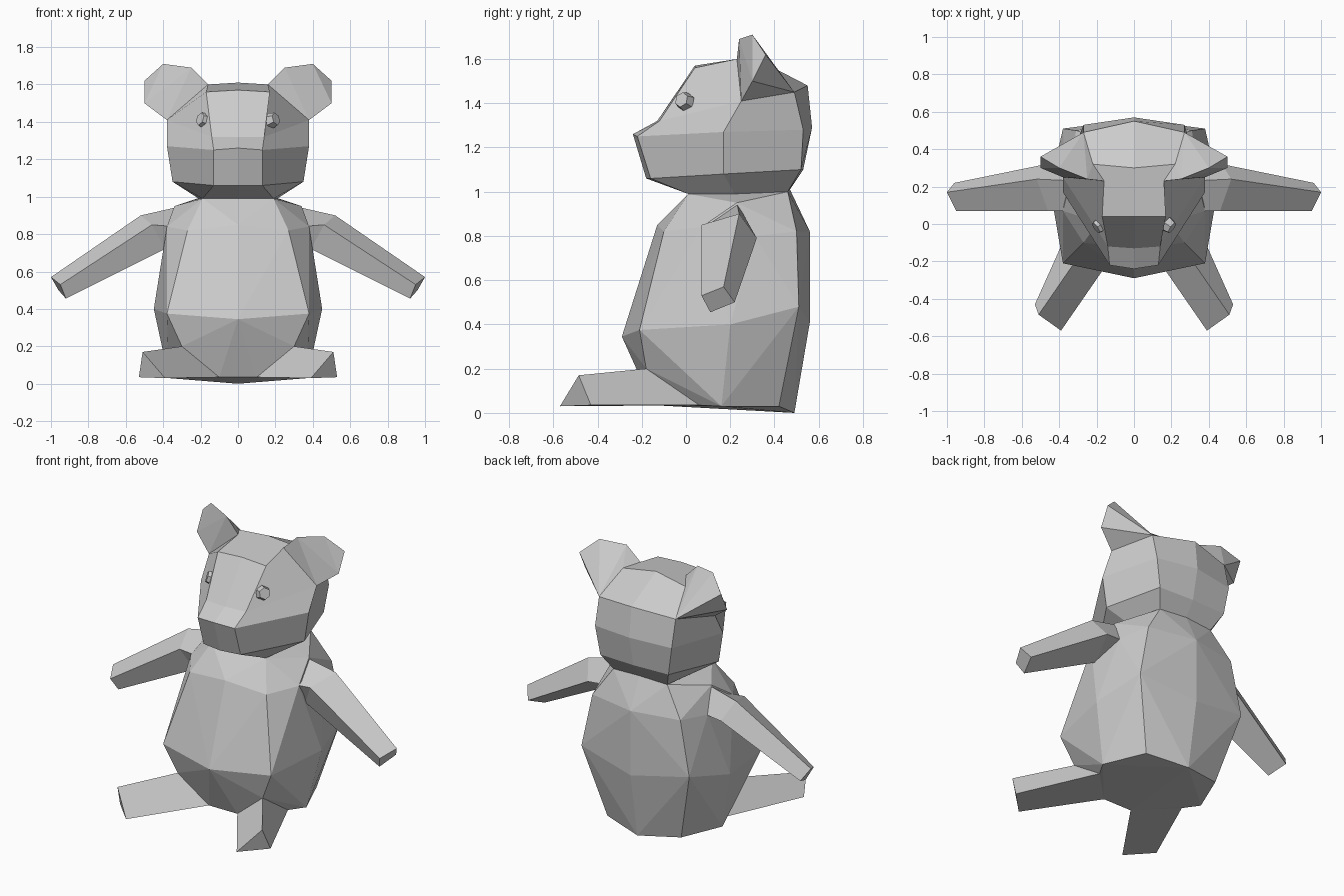
import bpy
import bmesh
from mathutils import Matrix, Vector

default_cube = bpy.data.objects.get("Cube")
if default_cube:
    bpy.data.objects.remove(default_cube, do_unlink=True)

# One plain colour for the whole toy
grey = bpy.data.materials.new("light_grey")
colour = (0.6, 0.6, 0.6, 1.0)
grey.diffuse_color = colour
grey.use_nodes = True
grey.node_tree.nodes["Principled BSDF"].inputs["Base Color"].default_value = colour


def finish(name, bm, mirrored=False):
    """Turn a bmesh into a flat shaded object, optionally mirrored across x."""
    bmesh.ops.recalc_face_normals(bm, faces=bm.faces)
    mesh = bpy.data.meshes.new(name)
    bm.to_mesh(mesh)
    bm.free()
    mesh.materials.append(grey)
    obj = bpy.data.objects.new(name, mesh)
    bpy.context.collection.objects.link(obj)
    if mirrored:
        obj.modifiers.new("mirror", 'MIRROR').use_mirror_merge = False
    return obj


def both_sides(half):
    """Complete front-to-back points on the left with their mirror image."""
    return half + [(-x, y, z) for x, y, z in reversed(half) if x > 0]


def loft(name, rings, mirrored=False):
    """Bridge equal rings with quads and cap both ends."""
    bm = bmesh.new()
    loops = [[bm.verts.new(point) for point in ring] for ring in rings]
    count = len(loops[0])
    for low, high in zip(loops, loops[1:]):
        for i in range(count):
            j = (i + 1) % count
            bm.faces.new((low[i], low[j], high[j], high[i]))
    bm.faces.new(loops[0])
    bm.faces.new(loops[-1])
    return finish(name, bm, mirrored)


def hull(name, points, mirrored=False):
    """Wrap corner points in a faceted convex solid."""
    bm = bmesh.new()
    bmesh.ops.convex_hull(bm, input=[bm.verts.new(point) for point in points])
    loose = [vert for vert in bm.verts if not vert.link_faces]
    bmesh.ops.delete(bm, geom=loose, context='VERTS')
    return finish(name, bm, mirrored)


# Leg root and shoulder corners are shared by the body and the limbs
leg_root = [(.3, -.18, .2), (.31, .06, .035), (.1, -.15, .035)]
shoulder = [(.38, .07, .84), (.34, .23, .95), (.37, .31, .8), (.38, .13, .73)]

# Body: base, belly, chest and neck corners
base = [(0, -.14, .035), (.37, .16, .03), (.26, .42, .03), (0, .49, 0)]
belly = [(0, -.29, .345), (.38, -.21, .375), (.45, .2, .4), (.38, .51, .48), (0, .56, .41)]
chest = [(0, -.13, .85), (.27, -.1, .82), (.31, .5, .82), (0, .56, .82)]
neck = [(0, .01, .99), (.19, .01, .99), (.21, .22, .99), (.19, .46, 1), (0, .47, 1.01)]
hull("body", both_sides(base + belly + chest + neck + leg_root + shoulder))

# Head: neck, jaw, muzzle, brow and crown rings
head_rings = [
    neck,
    [(0, -.18, 1.06), (.13, -.16, 1.06), (.35, .17, 1.08), (.24, .52, 1.1), (0, .53, 1.1)],
    [(0, -.24, 1.26), (.13, -.22, 1.25), (.38, .17, 1.27), (.27, .53, 1.28), (0, .57, 1.29)],
    [(0, -.13, 1.32), (.14, -.12, 1.32), (.38, .25, 1.41), (.27, .49, 1.45), (0, .55, 1.48)],
    [(0, .04, 1.57), (.17, .04, 1.56), (.16, .23, 1.6), (.22, .32, 1.58), (0, .3, 1.61)],
]
loft("head", [both_sides(ring) for ring in head_rings])

# Arms: four-sided, from the shoulder over the elbow to the paw
loft("arms", [
    [(x - .04, y, z) for x, y, z in shoulder],
    [(.46, .07, .85), (.52, .24, .9), (.47, .32, .79), (.39, .12, .72)],
    [(.95, .07, .53), (1, .17, .57), (.96, .22, .5), (.92, .11, .455)],
], mirrored=True)

# Legs: three-sided, ridge on top, flat underneath
foot = [(.51, -.485, .17), (.53, -.43, .035), (.39, -.57, .03)]
loft("legs", [leg_root, foot], mirrored=True)

# Ears: flat front, wedge running back into the corner of the head
hull("ears", [
    (.16, .23, 1.6), (.38, .25, 1.41), (.5, .3, 1.5),
    (.5, .36, 1.62), (.4, .3, 1.71), (.25, .24, 1.69),
    (.27, .49, 1.45), (.22, .32, 1.58),
], mirrored=True)

# Eyes: small six-sided studs on the slanted cheeks
eye = bmesh.new()
facing = Vector((.78, -.55, .3))
turn = facing.to_track_quat('Z', 'Y').to_matrix().to_4x4()
place = Matrix.Translation((.188, -.01, 1.41)) @ turn
bmesh.ops.create_cone(eye, cap_ends=True, segments=6, radius1=.045,
                      radius2=.035, depth=.04, matrix=place)
finish("eyes", eye, mirrored=True)
